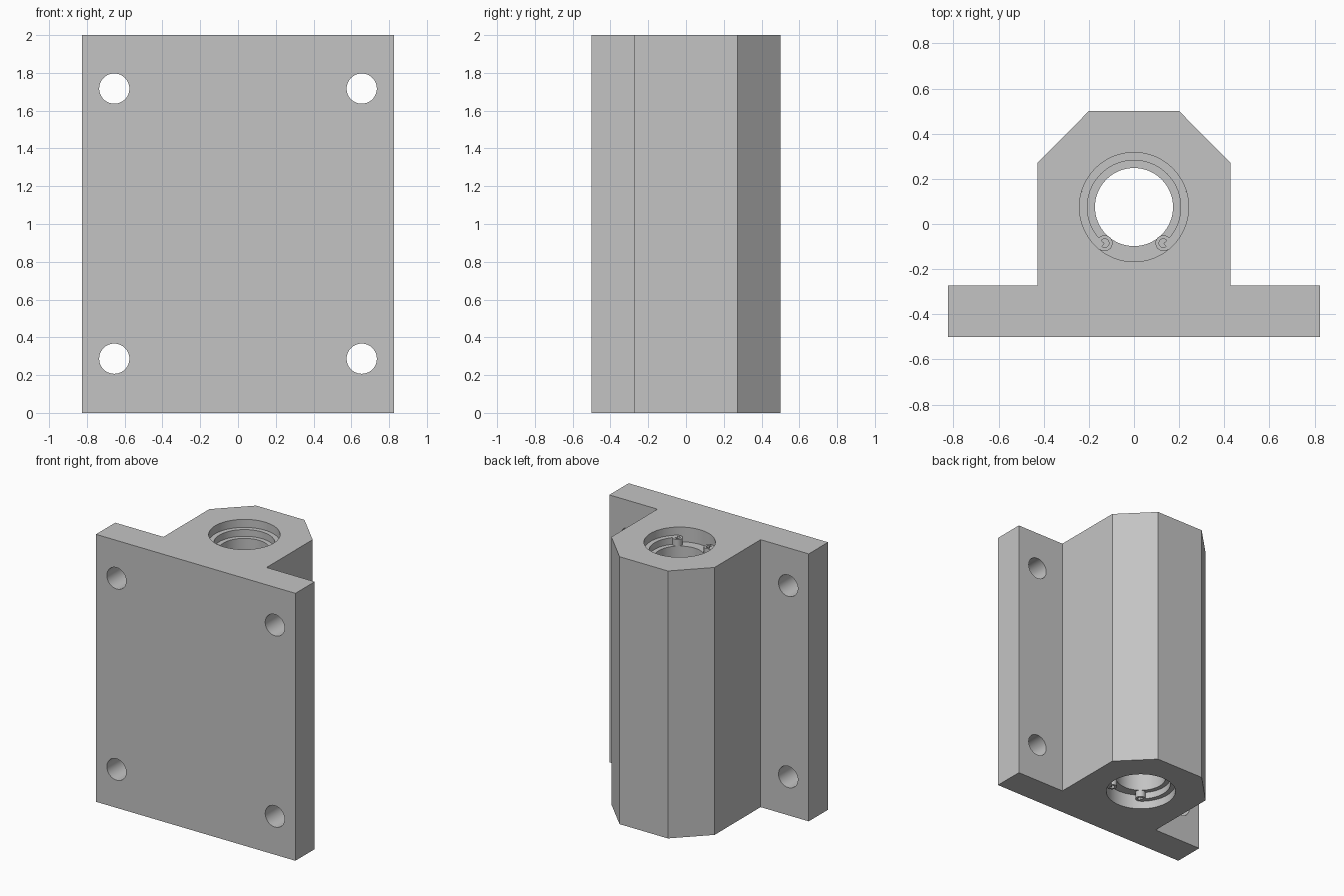
import bpy, bmesh
from math import sin, cos, radians, hypot, atan2, degrees
from mathutils import Matrix

if "Cube" in bpy.data.objects:
    bpy.data.objects.remove(bpy.data.objects["Cube"])

HEIGHT = 2.0
BORE_Y, BORE_R = 0.075, 0.242
RING_TOP, RING_THICK = 0.06, 0.05      # depth of the retaining ring, its thickness
SEAT = RING_TOP + RING_THICK           # depth of the bushing end

grey = bpy.data.materials.new("plain grey")
grey.use_nodes = True
colour = (0.55, 0.55, 0.55, 1)
grey.diffuse_color = colour
grey.node_tree.nodes["Principled BSDF"].inputs["Base Color"].default_value = colour


def prism(name, outline, z0, z1):
    """Extrude a flat outline between two heights."""
    bm = bmesh.new()
    face = bm.faces.new([bm.verts.new((x, y, z0)) for x, y in outline])
    new = bmesh.ops.extrude_face_region(bm, geom=[face])["geom"]
    bmesh.ops.translate(bm, vec=(0, 0, z1 - z0),
                        verts=[v for v in new if isinstance(v, bmesh.types.BMVert)])
    bmesh.ops.recalc_face_normals(bm, faces=bm.faces)
    mesh = bpy.data.meshes.new(name)
    bm.to_mesh(mesh)
    bm.free()
    obj = bpy.data.objects.new(name, mesh)
    mesh.materials.append(grey)
    bpy.context.collection.objects.link(obj)
    return obj


def arc(cx, cy, r, a0, a1, n):
    steps = [radians(a0 + (a1 - a0) * i / n) for i in range(n + 1)]
    return [(cx + r * cos(a), cy + r * sin(a)) for a in steps]


def circle(cx, cy, r, n=64):
    return arc(cx, cy, r, 0, 360, n)[:-1]


def cut(obj, cutters):
    """Subtract the cutters, then shade round walls smooth."""
    for c in cutters:
        mod = obj.modifiers.new("cut", "BOOLEAN")
        mod.operation, mod.solver, mod.object = "DIFFERENCE", "EXACT", c
    bpy.context.view_layer.update()
    graph = bpy.context.evaluated_depsgraph_get()
    mesh = bpy.data.meshes.new_from_object(obj.evaluated_get(graph))
    obj.modifiers.clear()
    obj.data = mesh
    for c in cutters:
        bpy.data.objects.remove(c)
    smooth(obj)


def smooth(obj):
    bpy.ops.object.select_all(action="DESELECT")
    obj.select_set(True)
    bpy.context.view_layer.objects.active = obj
    bpy.ops.object.shade_smooth_by_angle(angle=radians(30))


# Flanged housing with chamfered back corners
half = [(0.825, -0.5), (0.825, -0.272), (0.427, -0.272), (0.427, 0.272), (0.2, 0.5)]
housing = prism("housing", half + [(-x, y) for x, y in reversed(half)], 0, HEIGHT)

# Main bore and the four mounting holes
cutters = [prism("bore_cutter", circle(0, BORE_Y, BORE_R), -0.1, HEIGHT + 0.1)]
for x in (-0.655, 0.655):
    for z in (0.287, 1.717):
        hole = prism("bolt_cutter", circle(0, 0, 0.08, 48), -0.3, 0.3)
        hole.data.transform(Matrix.Translation((x, -0.4, z)) @ Matrix.Rotation(radians(90), 4, "X"))
        cutters.append(hole)
cut(housing, cutters)

# Bushing held inside the bore
bushing = prism("bushing", circle(0, BORE_Y, BORE_R), SEAT, HEIGHT - SEAT)
cut(bushing, [prism("bushing_cutter", circle(0, BORE_Y, 0.173), 0, HEIGHT)])

# Retaining rings at both ends, open at the front, with eyelets on the tips
LUG_X, LUG_Y = 0.13, -0.085
tip = degrees(atan2(LUG_Y - BORE_Y, LUG_X))
for end, z0 in (("lower", RING_TOP), ("upper", HEIGHT - SEAT)):
    z1 = z0 + RING_THICK
    outline = (arc(0, BORE_Y, BORE_R, tip, 180 - tip, 56)
               + arc(0, BORE_Y, 0.207, 180 - tip, tip, 56))
    smooth(prism(end + "_retaining_ring", outline, z0, z1))
    for side, x in (("right", -LUG_X), ("left", LUG_X)):
        lug = prism(f"{end}_{side}_eyelet", circle(x, LUG_Y, 0.035, 32), z0, z1)
        cut(lug, [prism("eyelet_cutter", circle(x, LUG_Y, 0.019, 24), z0 - 0.1, z1 + 0.1)])
